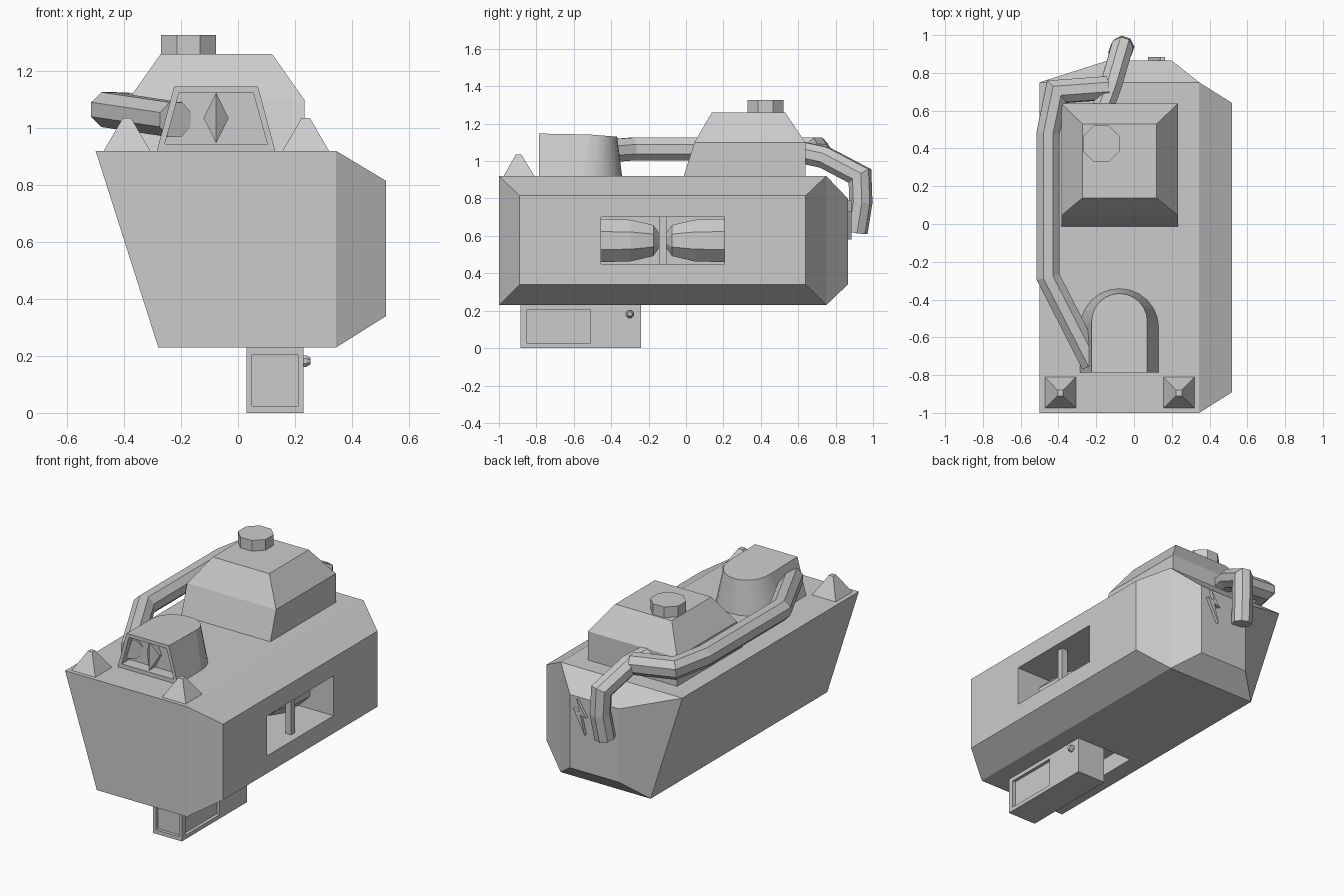
import bpy, bmesh, math
from mathutils import Vector

if "Cube" in bpy.data.objects:
    bpy.data.objects.remove(bpy.data.objects["Cube"])


def finish(name, bm):
    bmesh.ops.recalc_face_normals(bm, faces=bm.faces)
    me = bpy.data.meshes.new(name)
    bm.to_mesh(me)
    bm.free()
    ob = bpy.data.objects.new(name, me)
    bpy.context.collection.objects.link(ob)
    return ob


def loft(name, rings):
    """Skin a list of equal-length rings and cap both ends."""
    bm = bmesh.new()
    vs = [[bm.verts.new(p) for p in r] for r in rings]
    n = len(vs[0])
    for a, b in zip(vs, vs[1:]):
        for i in range(n):
            bm.faces.new((a[i], a[(i + 1) % n], b[(i + 1) % n], b[i]))
    bm.faces.new(vs[0])
    bm.faces.new(vs[-1])
    return finish(name, bm)


def rect(x0, x1, y0, y1, z):
    return [(x0, y0, z), (x1, y0, z), (x1, y1, z), (x0, y1, z)]


def box(name, x0, x1, y0, y1, z0, z1):
    return loft(name, [rect(x0, x1, y0, y1, z0), rect(x0, x1, y0, y1, z1)])


def cut(ob, cutter):
    cutter.hide_render = True
    m = ob.modifiers.new("cut", 'BOOLEAN')
    m.operation, m.solver, m.object = 'DIFFERENCE', 'EXACT', cutter
    bpy.context.view_layer.objects.active = ob
    bpy.ops.object.modifier_apply(modifier=m.name)
    bpy.data.objects.remove(cutter)


def circle(n, r):
    return [(r * math.cos(math.tau * (i + .5) / n), r * math.sin(math.tau * (i + .5) / n))
            for i in range(n)]


def pipe(name, pts, r):
    """Octagonal tube with true mitred bends."""
    pts = [Vector(p) for p in pts]
    dirs = [(b - a).normalized() for a, b in zip(pts, pts[1:])]
    u = dirs[0].cross(Vector((0, 0, 1))).normalized()
    w = u.cross(dirs[0])
    rings = [[pts[0] + u * a + w * b for a, b in circle(8, r)]]
    for i, d in enumerate(dirs):
        n = (d + dirs[min(i + 1, len(dirs) - 1)]).normalized()
        rings.append([v + d * ((pts[i + 1] - v).dot(n) / d.dot(n)) for v in rings[-1]])
    return loft(name, rings)


# main body: slanted left side, raised plates on right and back
def quad_y(y):
    return [(-.5, y, .92), (.345, y, .92), (.345, y, .23), (-.28, y, .23)]


bm = bmesh.new()
pts = quad_y(-1) + quad_y(.75)
pts += [(.52, -.89, .815), (.52, .64, .815), (.52, .64, .34), (.52, -.89, .34)]
pts += [(-.14, .865, .8), (.2, .865, .8), (.2, .865, .34), (-.14, .865, .34)]
v = [bm.verts.new(p) for p in pts]
faces = [(0, 1, 2, 3), (0, 1, 5, 4), (0, 3, 7, 4), (3, 2, 6, 7), (8, 9, 10, 11), (12, 13, 14, 15)]
for base, top in (((1, 5, 6, 2), (8, 9, 10, 11)), ((4, 5, 6, 7), (12, 13, 14, 15))):
    for i in range(4):
        j = (i + 1) % 4
        faces.append((base[i], base[j], top[j], top[i]))
for f in faces:
    bm.faces.new([v[i] for i in f])
body = finish("body", bm)
cut(body, box("window_cutter", .2, .7, -.455, .205, .45, .70))
cut(body, box("slot_cutter", -.17, .03, -.885, -.24, .1, .34))

# side window contents: two tapered rollers and a post
for s, nm in ((-1, "front_roller"), (1, "back_roller")):
    loft(nm, [[(.24 + a, -.125 + s * d, .575 + b) for a, b in circle(8, r)]
              for d, r in ((.02, .045), (.05, .09), (.17, .12), (.33, .125))])
box("window_post", .43, .47, -.145, -.105, .45, .70)

# feed box under the body
feed = box("feed_box", .03, .23, -.885, -.24, 0, .24)
cut(feed, box("front_panel_cutter", .05, .21, -1, -.865, .025, .205))
for nm, x0, x1 in (("right_panel_cutter", .21, .3), ("left_panel_cutter", -.1, .05)):
    cut(feed, box(nm, x0, x1, -.85, -.51, .025, .205))
loft("feed_screw", [[(x, -.3 + a, .182 + b) for a, b in circle(8, r)]
                    for x, r in ((.22, .022), (.24, .022), (.255, .012))])

# front studs
for nm, x in (("left_stud", -.39), ("right_stud", .238)):
    loft(nm, [rect(x - .082, x + .082, -.975, -.81, .92),
              rect(x - .015, x + .015, -.91, -.88, 1.035)])


# front lamp housing: arch-shaped plan, tapering upward
def arch(r, cy, z, drop):
    ring = [(-.077 + r, -.785, z)]
    for i in range(13):
        t = math.pi * i / 12
        y = cy + r * math.sin(t)
        ring.append((-.077 + r * math.cos(t), y, z - drop * max(0, y + .58)))
    return ring + [(-.077 - r, -.785, z)]


lamp = loft("lamp_housing", [arch(.208, -.55, .92, 0), arch(.147, -.515, 1.147, .08)])
outline = [(-.257, .945), (.103, .945), (.053, 1.125), (-.207, 1.125)]
cut(lamp, loft("lamp_cutter", [[(x, y, z) for x, z in outline] for y in (-.9, -.71)]))
for p in lamp.data.polygons:
    p.use_smooth = p.normal.y > .05 and abs(p.normal.z) < .5 and p.center.y > -.7

# ridged diamond inside the lamp
bm = bmesh.new()
d = [bm.verts.new(p) for p in ((-.077, -.77, 1.125), (-.033, -.73, 1.035), (-.077, -.77, .947),
                               (-.121, -.73, 1.035), (-.077, -.70, 1.125), (-.033, -.70, 1.035),
                               (-.077, -.70, .947), (-.121, -.70, 1.035))]
for f in ((0, 1, 2), (0, 2, 3), (4, 5, 6, 7), (0, 1, 5, 4), (1, 2, 6, 5), (2, 3, 7, 6), (3, 0, 4, 7)):
    bm.faces.new([d[i] for i in f])
finish("lamp_diamond", bm)

# cabin and its cap
loft("cabin", [rect(-.385, .233, -.012, .638, .92), rect(-.385, .233, .045, .638, 1.1),
               rect(-.272, .12, .138, .53, 1.26)])
loft("cabin_cap", [[(-.174 + a, .425 + b, z) for a, b in circle(8, .104)] for z in (1.25, 1.327)])

# hoses
pipe("side_hose", [(-.22, -.74, 1.03), (-.455, -.28, 1.065), (-.455, .48, 1.065),
                   (-.41, .70, 1.065), (-.14, .72, 1.03)], .066)
pipe("back_hose", [(-.17, .60, 1.05), (-.12, .74, 1.02), (-.065, .93, .92),
                   (-.06, .935, .78), (-.075, .91, .62)], .062)

# zigzag plate on the back
bolt = [(.14, .79), (.075, .69), (.115, .70), (.085, .58), (.165, .73), (.12, .72)]
loft("zigzag_plate", [[(x, y, z) for x, z in bolt] for y in (.855, .885)])
